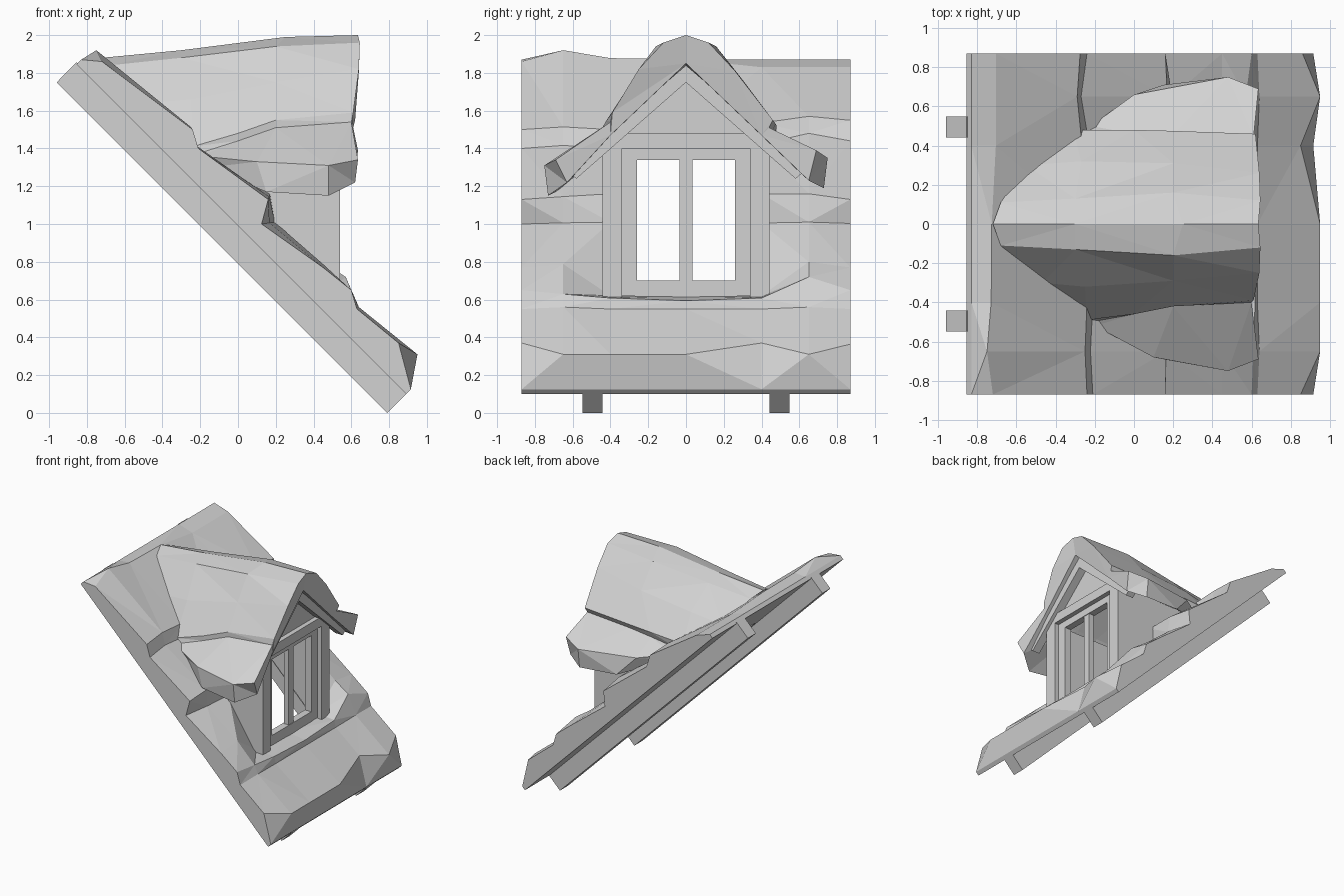
import bpy, bmesh
from mathutils import Vector

if "Cube" in bpy.data.objects:
    bpy.data.objects.remove(bpy.data.objects["Cube"], do_unlink=True)

GREY = (0.65, 0.65, 0.65, 1)
stone = bpy.data.materials.new("plain grey")
stone.use_nodes = True
stone.diffuse_color = GREY
stone.node_tree.nodes["Principled BSDF"].inputs["Base Color"].default_value = GREY


def finish(name, bm):
    bmesh.ops.recalc_face_normals(bm, faces=bm.faces[:])
    mesh = bpy.data.meshes.new(name)
    bm.to_mesh(mesh)
    bm.free()
    mesh.materials.append(stone)
    ob = bpy.data.objects.new(name, mesh)
    bpy.context.scene.collection.objects.link(ob)
    return ob


def prism(name, outline, lo, hi, axis):
    """Extrude a 2D outline: (x, z) along y, or (y, z) along x."""
    bm = bmesh.new()
    place = (lambda a, b, d: (a, d, b)) if axis == "y" else (lambda a, b, d: (d, a, b))
    ends = [[bm.verts.new(place(a, b, d)) for a, b in outline] for d in (lo, hi)]
    bm.faces.new(ends[0])
    bm.faces.new(ends[1])
    n = len(outline)
    for i in range(n):
        j = (i + 1) % n
        bm.faces.new((ends[0][i], ends[0][j], ends[1][j], ends[1][i]))
    return finish(name, bm)


def box(name, x, y, z):
    return prism(name, [(y[0], z[0]), (y[1], z[0]), (y[1], z[1]), (y[0], z[1])], x[0], x[1], "x")


# Main sloping roof: each course line has a base point, a shift and a weight per column
columns = [-.87, -.65, -.40, 0, .40, .65, .87]
courses = [
    ((-.83, 1.87), (0, 0), [0] * 7),
    ((-.72, 1.86), (-.03, .06), [0, 1, .3, .2, -.5, -.5, -.5]),
    ((-.24, 1.50), (-.05, .07), [0, .2, 0, 0, .5, 1, .7]),
    ((-.21, 1.40), (-.06, .08), [0, .2, 0, 0, .3, 1, .5]),
    ((.16, 1.13), (.01, .03), [0, .5, 1, 0, 1, 1, 0]),
    ((.125, 1.0), (.07, .01), [0, .6, 1, 0, .5, 1, .3]),
    ((.45, .77), (0, .03), [0, .6, -5, -5, -5, 1, 0]),
    ((.60, .65), (-.03, .07), [0, -.3, -.6, -.8, -.6, 1, 0]),
    ((.63, .55), (.01, .01), [0, 1, 0, 0, 0, 1, 0]),
    ((.85, .37), (.10, -.06), [0, 1, 1, 1, 0, 1, .1]),
    ((.915, .125), (0, 0), [0] * 7),
]
HOLE_TOP, SILL = 2, 6
bm = bmesh.new()
grid = [[bm.verts.new((x + dx * w, y, z + dz * w)) for y, w in zip(columns, weights)]
        for (x, z), (dx, dz), weights in courses]
for r in range(len(courses) - 1):
    for c in range(len(columns) - 1):
        if HOLE_TOP <= r < SILL and c in (2, 3):
            continue
        bm.faces.new((grid[r][c], grid[r + 1][c], grid[r + 1][c + 1], grid[r][c + 1]))
bmesh.ops.delete(bm, geom=[v for v in bm.verts if not v.link_faces], context="VERTS")
bmesh.ops.triangulate(bm, faces=bm.faces[:])
under = bmesh.ops.extrude_face_region(bm, geom=bm.faces[:], use_keep_orig=True)
for v in under["geom"]:
    if isinstance(v, bmesh.types.BMVert):
        t = min((v.co.x - v.co.z) / 2, .395)
        v.co = Vector((.495 + t, v.co.y, .495 - t))
finish("main_roof", bm)

# Rafters below the slab
for side, y in (("left", .495), ("right", -.495)):
    prism("rafter_" + side, [(-.96, 1.75), (.79, 0), (.895, .105), (-.855, 1.855)],
          y - .053, y + .053, "y")

# Dormer roof: strips running from back to front, ridge down to eave, then inside
ridge = [(-.72, 0, 1.88), (-.3, 0, 1.92), (.25, 0, 1.99), (.635, 0, 2.0)]
shoulder = [(-.68, .11, 1.84), (-.3, .13, 1.88), (.2, .16, 1.94), (.645, .12, 1.96)]
inner_slope = [(-.25, .40, 1.45), (.05, .40, 1.46), (.25, .40, 1.46), (.6, .40, 1.47)]
inner_ridge = [(-.6, 0, 1.80), (-.2, 0, 1.82), (.2, 0, 1.82), (.61, 0, 1.85)]
right_side = [
    shoulder,
    [(-.47, .30, 1.64), (-.25, .32, 1.66), (.2, .29, 1.75), (.64, .25, 1.82)],
    [(-.24, .49, 1.41), (0, .46, 1.48), (.2, .42, 1.55), (.61, .39, 1.59)],
    [(-.22, .50, 1.37), (0, .46, 1.44), (.2, .42, 1.51), (.60, .40, 1.54)],
    [(-.2, .52, 1.36), (.1, .68, 1.33), (.48, .75, 1.31), (.635, .69, 1.34)],
    [(-.15, .52, 1.30), (.15, .69, 1.17), (.48, .73, 1.15), (.62, .63, 1.22)],
    inner_slope,
]
left_side = [
    shoulder,
    [(-.55, .30, 1.66), (-.27, .32, 1.70), (.2, .31, 1.75), (.64, .26, 1.81)],
    [(-.31, .48, 1.50), (0, .48, 1.52), (.2, .475, 1.53), (.62, .46, 1.55)],
    [(-.27, .47, 1.44), (0, .46, 1.47), (.2, .455, 1.49), (.61, .44, 1.51)],
    [(-.22, .50, 1.40), (0, .66, 1.37), (.48, .75, 1.35), (.635, .69, 1.39)],
    [(-.2, .50, 1.34), (.15, .71, 1.21), (.48, .73, 1.19), (.62, .65, 1.23)],
    inner_slope,
]
mirrored = [[(x, -y, z) for x, y, z in s] for s in right_side]
loop = [ridge] + left_side + [inner_ridge] + mirrored[::-1]
bm = bmesh.new()
rings = [[bm.verts.new(s[k]) for s in loop] for k in range(4)]
n = len(loop)
for a, b in zip(rings, rings[1:]):
    for i in range(n):
        j = (i + 1) % n
        bm.faces.new((a[i], a[j], b[j], b[i]))
# End caps join the outer strips to the inner ones
for ring in (rings[0], rings[-1]):
    for m in (1, -1):
        v = [ring[m * i] for i in range(9)]
        for f in ((0, 1, 2, 8), (2, 3, 7, 8), (3, 4, 7), (4, 5, 6, 7)):
            bm.faces.new([v[i] for i in f])
bmesh.ops.triangulate(bm, faces=bm.faces[:])
finish("dormer_roof", bm)

# Dormer side walls, corner posts, gable boards and window jambs
for side, m in (("left", 1), ("right", -1)):
    lo, hi = sorted((m * .37, m * .44))
    prism("side_wall_" + side, [(.50, .54), (.50, 1.41), (-.33, 1.41), (-.33, 1.36)], lo, hi, "y")
    post = sorted((m * .34, m * .442))
    box("corner_post_" + side, (.44, .54), post, (.57, 1.43))
    prism("gable_board_" + side,
          [(0, 1.84), (m * .64, 1.29), (m * .58, 1.24), (0, 1.75)], .50, .57, "x")
    box("window_jamb_" + side, (.44, .50), sorted((m * .26, m * .342)), (.62, 1.42))

# Gable panel and window bars
prism("gable_panel", [(-.40, 1.44), (.40, 1.44), (0, 1.79)], .45, .50, "x")
box("lintel_beam", (.44, .54), (-.37, .37), (1.40, 1.48))
box("window_head", (.44, .50), (-.27, .27), (1.34, 1.41))
box("window_sill", (.44, .50), (-.27, .27), (.60, .70))
box("window_mullion", (.45, .495), (-.034, .034), (.69, 1.35))
